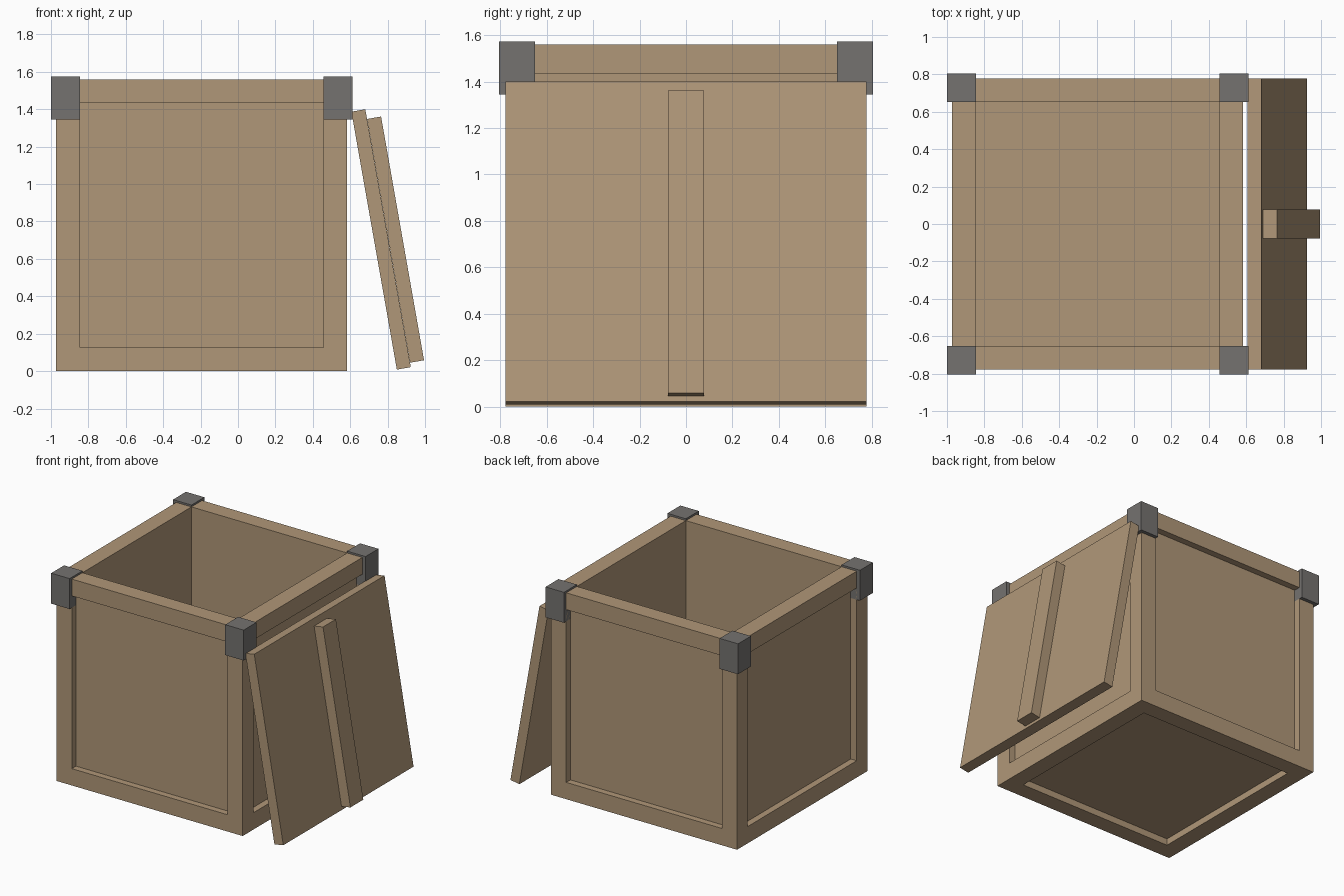
import bpy, bmesh, math
from mathutils import Vector

default = bpy.data.objects.get("Cube")
if default:
    bpy.data.objects.remove(default)


def material(name, rgb):
    mat = bpy.data.materials.new(name)
    mat.use_nodes = True
    mat.diffuse_color = (*rgb, 1)
    mat.node_tree.nodes["Principled BSDF"].inputs["Base Color"].default_value = (*rgb, 1)
    return mat


wood = material("wood", (0.434, 0.309, 0.188))
metal = material("dark_metal", (0.178, 0.17, 0.162))


def cuboid(size):
    bm = bmesh.new()
    bmesh.ops.create_cube(bm, size=1)
    bmesh.ops.scale(bm, vec=size, verts=bm.verts)
    return bm


def finish(bm, name, mat, location, tilt=0):
    mesh = bpy.data.meshes.new(name)
    bm.to_mesh(mesh)
    bm.free()
    mesh.materials.append(mat)
    obj = bpy.data.objects.new(name, mesh)
    obj.location = location
    obj.rotation_euler.y = tilt
    bpy.context.collection.objects.link(obj)
    return obj


# Crate body: framed sides with recessed panels, hollow from the top
CENTRE_X, SIDE, HEIGHT, FRAME, RECESS = -0.194, 1.556, 1.56, 0.127, 0.05
bm = cuboid((SIDE, SIDE, HEIGHT))
panels = list(bm.faces)
bmesh.ops.inset_individual(bm, faces=panels, thickness=FRAME, use_even_offset=True)
for face in bmesh.ops.extrude_discrete_faces(bm, faces=panels)["faces"]:
    face.normal_update()
    depth = HEIGHT - FRAME if face.normal.z > 0.5 else RECESS
    bmesh.ops.translate(bm, vec=face.normal * -depth, verts=face.verts)
bmesh.ops.recalc_face_normals(bm, faces=bm.faces)
finish(bm, "crate_body", wood, (CENTRE_X, 0, HEIGHT / 2))

# Metal caps on the four top corners
for side, sx in (("left", 1), ("right", -1)):
    for end, sy in (("front", -1), ("back", 1)):
        finish(cuboid((0.154, 0.154, 0.23)), f"corner_cap_{end}_{side}", metal,
               Vector((CENTRE_X + sx * 0.728, sy * 0.728, 1.459)))

# Lid leaning against the crate, with a batten on its outer face
LEAN = math.radians(-10)
finish(cuboid((0.0755, SIDE, 1.4)), "lid_board", wood, (0.765, 0, 0.704), LEAN)
finish(cuboid((0.0755, 0.154, 1.323)), "lid_batten", wood, (0.8425, 0, 0.703), LEAN)
